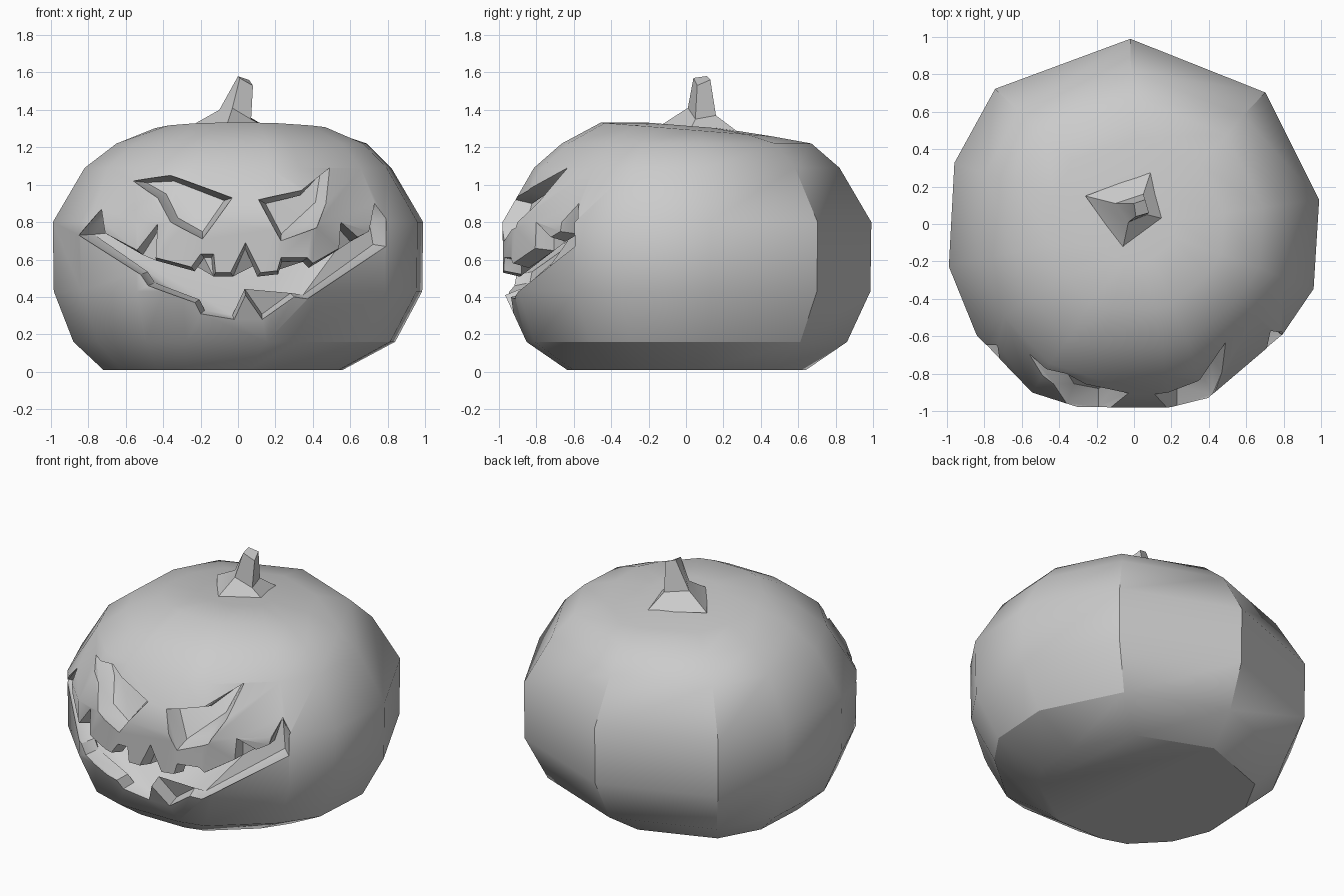
import bpy
import bmesh
from mathutils import Vector
from mathutils.bvhtree import BVHTree

cube = bpy.data.objects.get("Cube")
if cube:
    bpy.data.objects.remove(cube, do_unlink=True)

grey = bpy.data.materials.new("pumpkin grey")
grey.use_nodes = True
grey.diffuse_color = (0.6, 0.6, 0.6, 1)
grey.node_tree.nodes["Principled BSDF"].inputs["Base Color"].default_value = (0.6, 0.6, 0.6, 1)


def loft(rings, name):
    """Skin a stack of equal point rings and cap both ends."""
    bm = bmesh.new()
    rows = [[bm.verts.new(p) for p in ring] for ring in rings]
    n = len(rows[0])
    for low, high in zip(rows, rows[1:]):
        for i in range(n):
            j = (i + 1) % n
            bm.faces.new((low[i], low[j], high[j], high[i]))
    bm.faces.new(rows[0][::-1])
    bm.faces.new(rows[-1])
    bmesh.ops.triangulate(bm, faces=[f for f in bm.faces if len(f.verts) > 4])
    bmesh.ops.recalc_face_normals(bm, faces=bm.faces)
    mesh = bpy.data.meshes.new(name)
    bm.to_mesh(mesh)
    bm.free()
    obj = bpy.data.objects.new(name, mesh)
    mesh.materials.append(grey)
    bpy.context.collection.objects.link(obj)
    return obj


def shade(obj, angle):
    bpy.ops.object.select_all(action='DESELECT')
    obj.select_set(True)
    bpy.context.view_layer.objects.active = obj
    bpy.ops.object.shade_smooth_by_angle(angle=angle)


# Body: one irregular outline, scaled up through the heights
outline = [(1, .13), (.71, .71), (-.02, 1), (-.75, .73), (-.97, .33), (-1, -.23),
           (-.85, -.6), (-.55, -.91), (-.3, -.99), (.2, -.99), (.4, -.94),
           (.8, -.6), (.97, -.35)]
# height, scale, x shift, tilt along y
levels = [(.01, .64, -.08, 0), (.16, .86, -.02, 0), (.43, .985, 0, 0), (.8, .99, 0, 0),
          (1.09, .82, 0, 0), (1.22, .67, .02, 0), (1.295, .46, .02, -.08),
          (1.315, .2, .02, -.08)]
pumpkin = loft([[(x * s + dx, y * s, z + tilt * y * s) for x, y in outline]
                for z, s, dx, tilt in levels], "pumpkin_body")

# Carvings: outlines in x and z, wrapped onto the front of the body
left_eye = [(.11, .92), (.34, .97), (.49, 1.09), (.47, .9), (.42, .77), (.23, .7)]
right_eye = [(-.56, 1.02), (-.36, 1.05), (-.03, .93), (-.19, .71), (-.36, .8), (-.43, .93)]
mouth = [(-.85, .73), (-.73, .87), (-.71, .74), (-.54, .65), (-.43, .79), (-.44, .61),
         (-.25, .56), (-.2, .63), (-.13, .63), (-.12, .53), (-.04, .53), (.04, .69),
         (.12, .53), (.21, .54), (.23, .61), (.37, .61), (.4, .58), (.54, .66), (.55, .8),
         (.64, .72), (.7, .75), (.73, .9), (.79, .82), (.79, .67), (.37, .39), (.3, .4),
         (.13, .28), (.04, .41), (-.02, .28), (-.2, .31), (-.23, .37), (-.48, .46),
         (-.52, .52)]
bm = bmesh.new()
bm.from_mesh(pumpkin.data)
surface = BVHTree.FromBMesh(bm)
bm.free()


def on_front(p):
    hit = surface.ray_cast(Vector((p.x, -3, p.y)), Vector((0, 1, 0)))[0]
    return hit if hit else Vector((p.x, -.4, p.y))


def inset(points, width):
    area = sum(a.cross(b) for a, b in zip(points, points[1:] + points[:1]))
    side = 1 if area > 0 else -1
    result = []
    for i, p in enumerate(points):
        a = (p - points[i - 1]).normalized()
        b = (points[(i + 1) % len(points)] - p).normalized()
        na, nb = Vector((-a.y, a.x)) * side, Vector((-b.y, b.x)) * side
        miter = (na + nb) / max(1 + na.dot(nb), .6)
        result.append(p + miter * width)
    return result


def carve(shape, name, width, depth):
    points = [Vector(p) for p in shape]
    inner, outer = [], []
    for p, q in zip(points, inset(points, width)):
        rim, floor = on_front(p), on_front(q)
        floor = floor + Vector((-floor.x * .5, -floor.y, 0)).normalized() * depth
        inner.append(floor)
        outer.append((rim, rim + (rim - floor) * .2 + Vector((0, -.3, 0))))
    cutter = loft([inner, [o[0] for o in outer], [o[1] for o in outer]], name)
    cutter.hide_render = True
    mod = pumpkin.modifiers.new(name, 'BOOLEAN')
    mod.operation = 'DIFFERENCE'
    mod.solver = 'EXACT'
    mod.object = cutter
    bpy.context.view_layer.objects.active = pumpkin
    bpy.ops.object.modifier_apply(modifier=name)
    bpy.data.objects.remove(cutter, do_unlink=True)


carve(left_eye, "left_eye_cutter", .03, .1)
carve(right_eye, "right_eye_cutter", .03, .1)
carve(mouth, "mouth_cutter", .02, .09)
shade(pumpkin, .56)

# Stem: flared foot, narrow neck, slanted tip
stem = loft([
    [(-.26, .15, 1.31), (-.06, -.13, 1.32), (.15, .03, 1.31), (.09, .28, 1.28)],
    [(-.1, .11, 1.4), (-.03, .01, 1.41), (.07, .05, 1.35), (.05, .16, 1.37)],
    [(0, .11, 1.58), (.01, .04, 1.57), (.08, .06, 1.53), (.06, .13, 1.56)],
], "stem")
shade(stem, .56)
